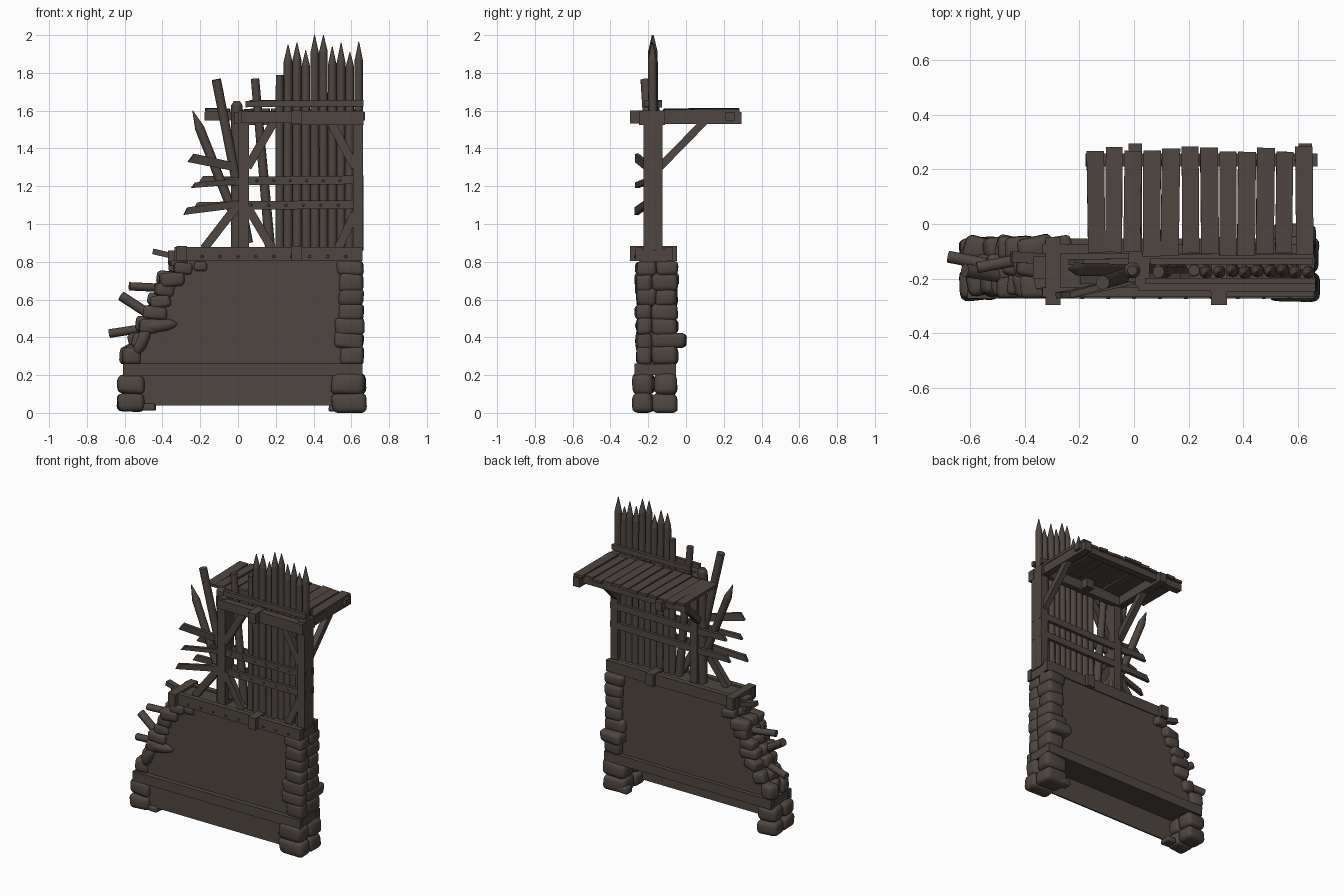
import bpy, bmesh, math, random
from mathutils import Vector, Matrix

if "Cube" in bpy.data.objects:
    bpy.data.objects.remove(bpy.data.objects["Cube"])

random.seed(4)
mat = bpy.data.materials.new("weathered dark brown")
mat.diffuse_color = (0.077, 0.061, 0.052, 1)
mat.use_nodes = True
mat.node_tree.nodes["Principled BSDF"].inputs["Base Color"].default_value = mat.diffuse_color
rnd = random.uniform


def finish(name, bm, smooth=False):
    bmesh.ops.recalc_face_normals(bm, faces=bm.faces)
    me = bpy.data.meshes.new(name)
    bm.to_mesh(me)
    bm.free()
    me.materials.append(mat)
    ob = bpy.data.objects.new(name, me)
    bpy.context.collection.objects.link(ob)
    if smooth:
        bpy.ops.object.select_all(action='DESELECT')
        ob.select_set(True)
        bpy.context.view_layer.objects.active = ob
        bpy.ops.object.shade_smooth_by_angle(angle=math.radians(40))


def box(bm, x0, x1, y0, y1, z0, z1):
    m = Matrix.Translation(((x0+x1)/2, (y0+y1)/2, (z0+z1)/2)) @ Matrix.Diagonal((x1-x0, y1-y0, z1-z0, 1))
    return bmesh.ops.create_cube(bm, size=1, matrix=m)['verts']


def beam(bm, p, q, w, h, ref=(0, 1, 0)):
    """Box from p to q; w is measured along ref, h across it."""
    p, q = Vector(p), Vector(q)
    d = (q-p).normalized()
    n = d.cross(Vector(ref)).normalized()
    s = n.cross(d)
    m = Matrix((d, s, n)).transposed().to_4x4()
    m.translation = (p+q)/2
    return bmesh.ops.create_cube(bm, size=1, matrix=m @ Matrix.Diagonal(((q-p).length, w, h, 1)))['verts']


def pole(bm, p, q, r, tip=0.0, r2=None, sides=10):
    """Round pole from p to q with an optional sharpened end at q."""
    p, q = Vector(p), Vector(q)
    d = (q-p).normalized()
    rot = d.to_track_quat('Z', 'Y').to_matrix().to_4x4()

    def seg(a, b, ra, rb):
        bmesh.ops.create_cone(bm, cap_ends=True, segments=sides, radius1=ra, radius2=rb,
                              depth=(b-a).length, matrix=Matrix.Translation((a+b)/2) @ rot)
    e = q - d*tip
    seg(p, e, r, r2 or r)
    if tip:
        seg(e, q, r2 or r, 0.002)


def stone(bm, c, size, tilt=0.0, turn=.08):
    """Rounded, slightly uneven block."""
    vs = bmesh.ops.create_cube(bm, size=1)['verts']
    m = Matrix.Translation(c) @ Matrix.Rotation(tilt, 4, 'Y') @ Matrix.Rotation(rnd(-turn, turn), 4, 'Z')
    for v in vs:
        v.co = m @ Vector([a*s*rnd(.87, 1.07) for a, s in zip(v.co, size)])
    es = list({e for v in vs for e in v.link_edges})
    bmesh.ops.bevel(bm, geom=es, offset=min(size)*0.28, segments=3, profile=0.5, affect='EDGES', clamp_overlap=True)


# wall core: sloping broken left edge, open thin skirt below the band
bm = bmesh.new()
prof = [(-.56, .2), (.6, .2), (.6, .81), (-.25, .81), (-.34, .7), (-.42, .5), (-.52, .32), (-.55, .26)]
f = bm.faces.new([bm.verts.new((x, -.24, z)) for x, z in prof])
ext = bmesh.ops.extrude_face_region(bm, geom=[f])['geom']
bmesh.ops.translate(bm, vec=(0, .16, 0), verts=[g for g in ext if isinstance(g, bmesh.types.BMVert)])
box(bm, -.56, .6, -.245, -.235, .04, .21)
finish("wall_core", bm)

# long horizontal band near the foot
bm = bmesh.new()
beam(bm, (-.61, -.255, .228), (.66, -.255, .23), .035, .065)
beam(bm, (-.61, -.07, .228), (.66, -.07, .23), .035, .065)
box(bm, -.605, -.56, -.25, -.07, .2, .258)
box(bm, .6, .655, -.25, -.07, .2, .26)
finish("lower_band", bm)

# right stone pillar
bm = bmesh.new()
rows = [(.005, .1), (.1, .205), (.26, .35), (.345, .42), (.415, .5), (.495, .575), (.57, .655), (.645, .735), (.73, .8)]
for i, (a, b) in enumerate(rows):
    wide = .185 if i < 2 else .145 + rnd(-.015, .015)
    split = -.16 + rnd(-.03, .03)
    x = .678 - wide/2 - (0 if i < 2 else .012)
    y0 = -.283 if i < 2 else -.26
    y1 = -.048 if i != 3 else 0
    stone(bm, (x, (y0+split)/2, (a+b)/2), (wide, split-y0+.005, b-a+.012), rnd(-.06, .06))
    stone(bm, (x, (y1+split)/2, (a+b)/2), (wide*.97, y1-split+.005, b-a+.012), rnd(-.06, .06))
stone(bm, (.53, -.08, .03), (.1, .07, .05))
finish("right_stone_pillar", bm, True)

# left broken stones: foot and stepped rubble
bm = bmesh.new()
for a, b in rows[:2]:
    stone(bm, (-.567, -.22, (a+b)/2), (.15, .12, b-a))
    stone(bm, (-.567, -.11, (a+b)/2), (.145, .12, b-a))
stone(bm, (-.47, -.22, .03), (.07, .08, .04))
rubble = [(-.565, .305, .1, .1, 0), (-.52, .38, .09, .08, .3), (-.47, .46, .11, .08, -.1), (-.44, .53, .13, .07, .1),
          (-.41, .59, .11, .07, -.2), (-.39, .65, .1, .07, .1), (-.35, .705, .13, .075, -.1), (-.29, .765, .1, .06, .1)]
for x, z, w, h, t in rubble:
    stone(bm, (x, -.225+rnd(-.01, .01), z), (w, .09, h), t, .3)
    stone(bm, (x+rnd(-.03, .02), -.155, z+.01), (w*.9, .085, h), -t, .4)
    stone(bm, (x+rnd(-.02, .02), -.09, z), (w, .09, h), t+rnd(-.2, .2), .3)
stone(bm, (-.2, -.23, .775), (.07, .06, .05))
finish("left_broken_stones", bm, True)

# pointed loose rocks in the break
bm = bmesh.new()
for c, ang, ln in [((-.42, -.24, .463), math.pi/2-.1, .1), ((-.51, -.24, .38), .45, .085)]:
    m = Matrix.Translation(c) @ Matrix.Rotation(ang, 4, 'Y') @ Matrix.Diagonal((.035, .03, ln, 1))
    bmesh.ops.create_icosphere(bm, subdivisions=2, radius=1, matrix=m)
finish("loose_rocks", bm, True)

# timber stubs sticking out of the broken edge
bm = bmesh.new()
pole(bm, (-.42, -.17, .46), (-.68, -.12, .42), .023)
pole(bm, (-.42, -.2, .49), (-.62, -.17, .62), .026)
pole(bm, (-.36, -.12, .66), (-.575, -.16, .67), .022)
beam(bm, (-.3, -.13, .82), (-.45, -.12, .855), .04, .03)
beam(bm, (-.28, -.2, .81), (-.36, -.22, .79), .04, .025)
finish("broken_stubs", bm, True)

# sill beams with cross ties
bm = bmesh.new()
beam(bm, (-.335, -.25, .842), (.66, -.25, .842), .035, .075)
beam(bm, (-.335, -.09, .842), (.66, -.09, .842), .035, .075)
box(bm, -.31, .655, -.24, -.1, .8, .868)
for x in (-.297, .312):
    box(bm, x-.028, x+.028, -.297, -.048, .803, .884)
box(bm, -.37, -.28, -.2, -.12, .785, .86)
finish("sill_beams", bm)

# square posts, diagonal braces and round post
bm = bmesh.new()
for x in (.03, .635):
    box(bm, x-.027, x+.027, -.225, -.125, .86, 1.6)
for p, q in [((.05, 1.3), (.19, 1.54)), ((.62, 1.3), (.49, 1.54)), ((.05, 1.09), (.18, .87)),
             ((-.01, 1.09), (-.18, .87)), ((.62, 1.06), (.53, .87))]:
    beam(bm, (p[0], -.2, p[1]), (q[0], -.2, q[1]), .04, .045)
finish("frame_posts", bm)
bm = bmesh.new()
pole(bm, (-.008, -.17, .86), (-.006, -.17, 1.63), .03)
pole(bm, (-.006, -.17, 1.63), (-.006, -.17, 1.65), .03, r2=.018)
finish("round_post", bm, True)

# sharpened palisade
bm = bmesh.new()
tops = [1.95, 1.96, 1.92, 2.0, 2.0, 1.94, 1.96, 1.91, 1.965]
for i, t in enumerate(tops):
    x = .265 + i*.0468
    pole(bm, (x+rnd(-.004, .004), -.17+rnd(-.006, .006), .86), (x, -.175+rnd(-.006, .006), t), .026,
         tip=.09+rnd(-.015, .015), r2=.023)
pole(bm, (.22, -.17, .86), (.22, -.17, 1.79), .024, r2=.021)
finish("palisade_stakes", bm, True)

# leaning broken poles
bm = bmesh.new()
pole(bm, (.17, -.17, .87), (.09, -.175, 1.77), .027, r2=.022)
pole(bm, (.055, -.16, .9), (-.115, -.215, 1.765), .026)
pole(bm, (.03, -.17, .92), (-.24, -.165, 1.6), .025, tip=.1)
finish("leaning_poles", bm, True)

# side rails with splintered left ends
bm = bmesh.new()
for z in (1.1, 1.23):
    for y in (-.207, -.137):
        beam(bm, (-.06, y, z-.003), (.665, y, z+.004), .02, .045)
for p, q, h in [((-.29, -.262, 1.068), (0, -.21, 1.105), .04), ((-.25, -.26, 1.205), (0, -.21, 1.225), .03),
                ((-.262, -.26, 1.35), (-.03, -.205, 1.305), .045), ((-.21, -.14, 1.235), (0, -.137, 1.23), .04),
                ((-.24, -.14, 1.095), (0, -.137, 1.1), .04)]:
    vs = beam(bm, p, q, .022, h)
    for v in vs:    # slanted break
        if v.co.x < -.15 and v.co.z > p[2]:
            v.co.x += .025
finish("rails", bm)

# lintel and upper rails
bm = bmesh.new()
box(bm, .015, .66, -.245, -.2, 1.535, 1.595)
box(bm, .28, .665, -.25, -.2, 1.525, 1.597)
box(bm, .0, .66, -.145, -.11, 1.525, 1.597)
beam(bm, (.04, -.208, 1.635), (.665, -.208, 1.64), .022, .034)
beam(bm, (.06, -.138, 1.64), (.655, -.138, 1.635), .022, .034)
box(bm, .283, .34, -.297, -.06, 1.532, 1.6)
finish("lintel_beams", bm)

# nails as small studs
bm = bmesh.new()
for y, z, x0, n, dx in [(-.27, .828, -.19, 9, .095), (-.218, 1.1, .07, 7, .092), (-.218, 1.23, .1, 7, .088)]:
    for i in range(n):
        pole(bm, (x0+i*dx, y+.006, z), (x0+i*dx, y-.005, z), .009, r2=.006, sides=8)
finish("nails", bm)

# deck supports: joists, edge beam, angled struts
bm = bmesh.new()
for x in (.005, .627):
    box(bm, x-.025, x+.025, -.21, .295, 1.53, 1.594)
    beam(bm, (x, -.14, 1.3), (x, .1, 1.545), .04, .04, ref=(1, 0, 0))
box(bm, -.178, .672, .21, .258, 1.548, 1.594)
finish("deck_supports", bm)

# deck planks
bm = bmesh.new()
for i in range(12):
    x = -.142 + i*.0695
    z = 1.6 + rnd(-.003, .003)
    beam(bm, (x+rnd(-.006, .006), -.11+rnd(-.012, .01), z), (x, .275+rnd(-.012, .01), z+rnd(-.003, .005)),
         .063+rnd(-.003, .004), .018, ref=(1, 0, rnd(-.06, .06)))
finish("deck_planks", bm)
